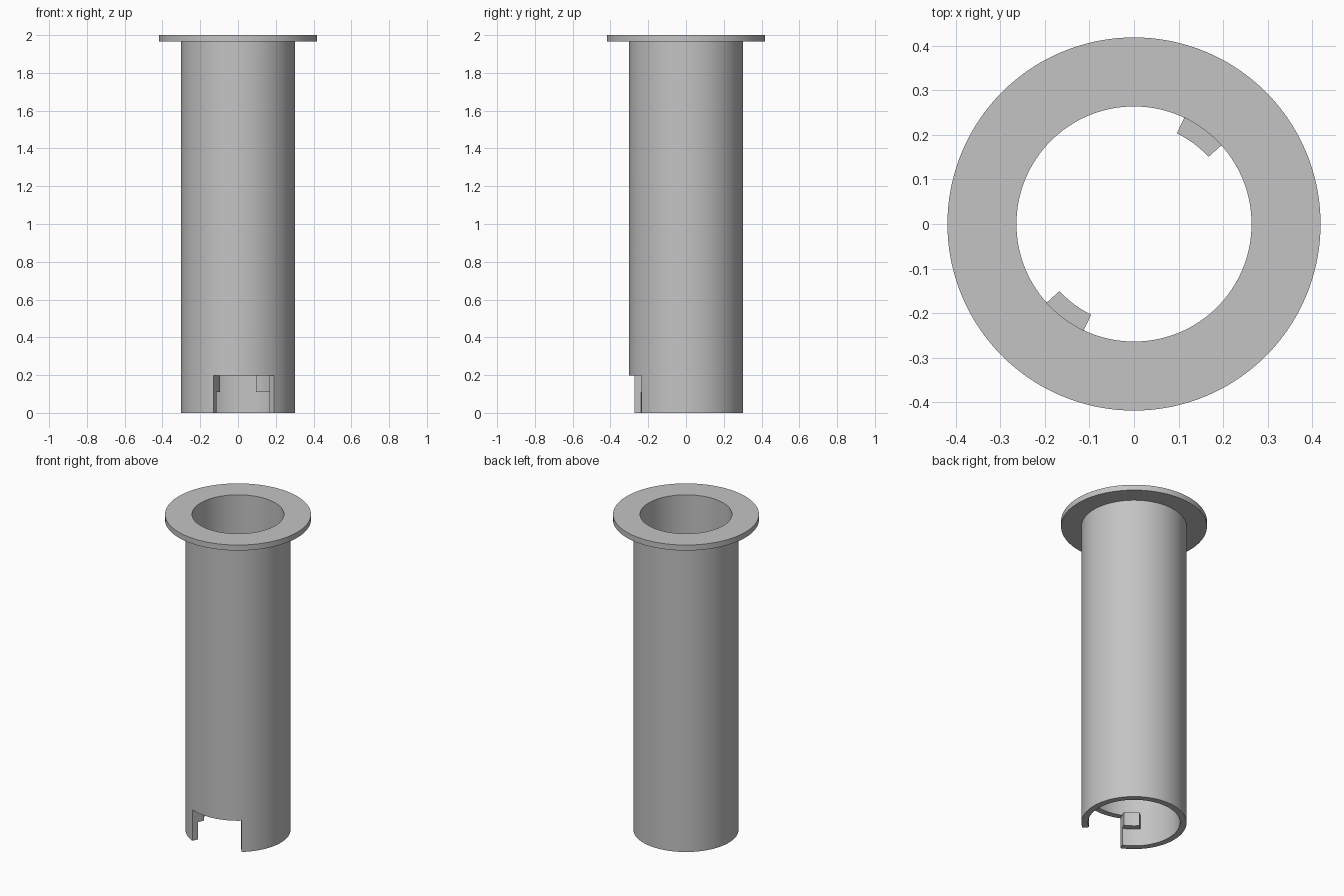
import bpy, bmesh
from math import radians, cos, sin

if "Cube" in bpy.data.objects:
    bpy.data.objects.remove(bpy.data.objects["Cube"])

OUTER, INNER, FLANGE, TAB = 0.302, 0.264, 0.419, 0.225
HEIGHT, FLANGE_Z = 2.0, 1.965
NOTCH_TOP, TAB_BOTTOM = 0.198, 0.11

grey = bpy.data.materials.new("plain_grey")
grey.use_nodes = True
colour = (0.55, 0.55, 0.55, 1)
grey.diffuse_color = colour
grey.node_tree.nodes["Principled BSDF"].inputs["Base Color"].default_value = colour


def revolve(name, profile, start=0, end=360, steps=128):
    """Sweep a closed (radius, height) outline round z between two angles."""
    bm = bmesh.new()
    full = end - start == 360
    rings = []
    for i in range(steps if full else steps + 1):
        a = radians(start + (end - start) * i / steps)
        rings.append([bm.verts.new((r * cos(a), r * sin(a), z)) for r, z in profile])
    pairs = list(zip(rings, rings[1:]))
    if full:
        pairs.append((rings[-1], rings[0]))
    else:
        bm.faces.new(rings[0])
        bm.faces.new(rings[-1])
    n = len(profile)
    for a, b in pairs:
        for j in range(n):
            k = (j + 1) % n
            bm.faces.new((a[j], b[j], b[k], a[k]))
    bmesh.ops.recalc_face_normals(bm, faces=bm.faces)
    mesh = bpy.data.meshes.new(name)
    bm.to_mesh(mesh)
    bm.free()
    mesh.materials.append(grey)
    obj = bpy.data.objects.new(name, mesh)
    bpy.context.collection.objects.link(obj)
    return obj


def block(r0, r1, z0, z1):
    return [(r0, z0), (r1, z0), (r1, z1), (r0, z1)]


def activate(obj):
    bpy.ops.object.select_all(action="DESELECT")
    obj.select_set(True)
    bpy.context.view_layer.objects.active = obj


# Hollow tube with a flange round its top
tube = revolve("flanged_tube", [
    (INNER, 0), (OUTER, 0), (OUTER, FLANGE_Z),
    (FLANGE, FLANGE_Z), (FLANGE, HEIGHT), (INNER, HEIGHT)])

# Notch through the front of the lower rim
cutter = revolve("notch_cutter", block(0.2, 0.36, -0.1, NOTCH_TOP), 244.7, 309, 24)
cutter.hide_render = True
cut = tube.modifiers.new("notch", "BOOLEAN")
cut.operation = "DIFFERENCE"
cut.solver = "EXACT"
cut.object = cutter
activate(tube)
bpy.ops.object.modifier_apply(modifier=cut.name)
bpy.data.objects.remove(cutter)

# Two opposite locking tabs inside the bore
parts = [tube]
for name, turn in (("back_tab", 0), ("front_tab", 180)):
    parts.append(revolve(name, block(TAB, INNER + 0.001, TAB_BOTTOM, NOTCH_TOP),
                         42 + turn, 64.7 + turn, 10))

for obj in parts:
    activate(obj)
    bpy.ops.object.shade_smooth_by_angle(angle=radians(30))
